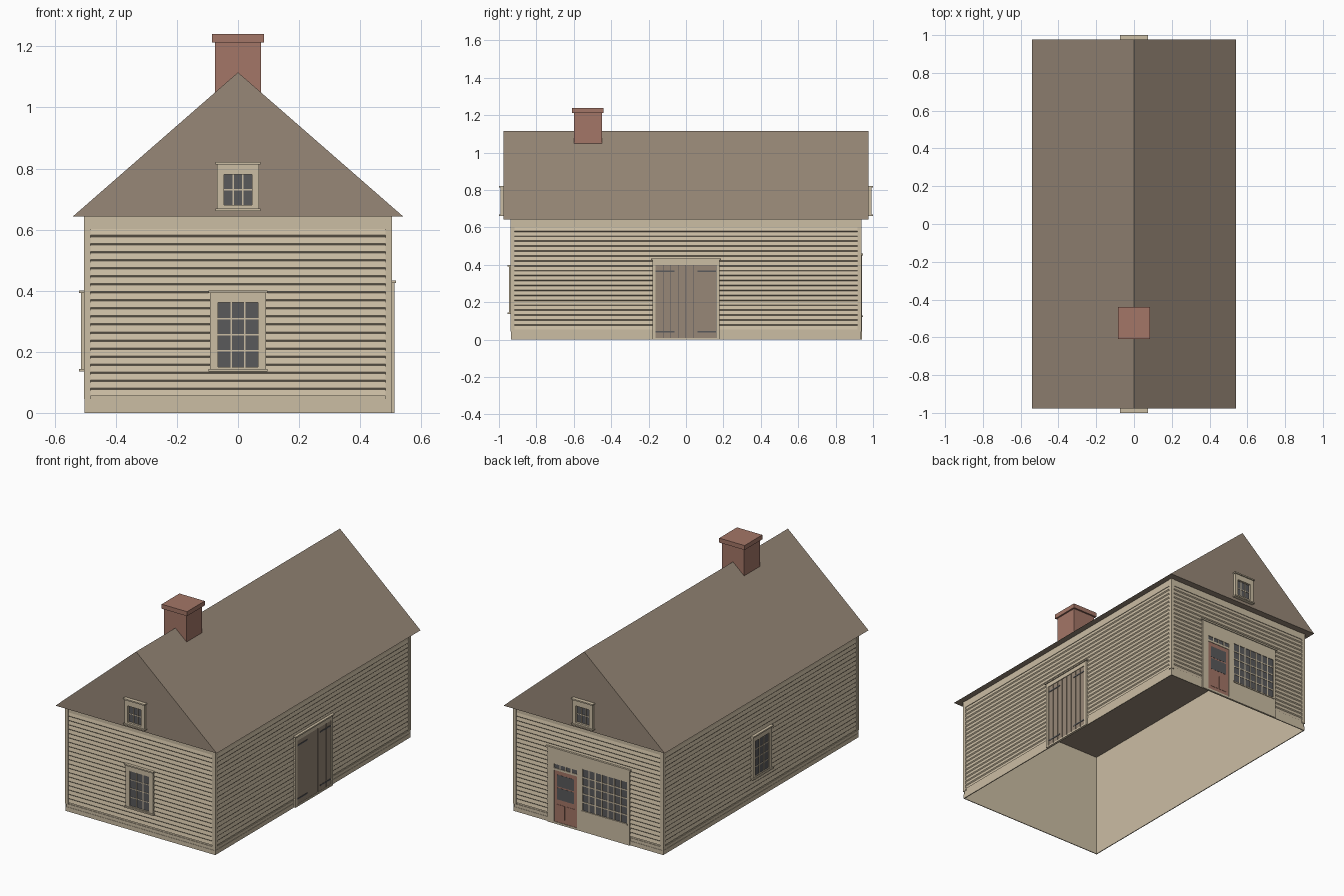
import bpy, bmesh
from math import pi
from mathutils import Matrix

if "Cube" in bpy.data.objects:
    bpy.data.objects.remove(bpy.data.objects["Cube"], do_unlink=True)


def material(name, r, g, b):
    m = bpy.data.materials.new(name)
    m.use_nodes = True
    m.diffuse_color = (r, g, b, 1)
    m.node_tree.nodes["Principled BSDF"].inputs["Base Color"].default_value = (r, g, b, 1)
    return m


CREAM = material("cream_paint", 0.60, 0.51, 0.37)
BROWN = material("brown_shingle", 0.31, 0.245, 0.185)
BRICK = material("brick_red", 0.37, 0.18, 0.135)
GLASS = material("dark_glass", 0.10, 0.10, 0.105)

# Half sizes of the house, and the turn that brings each wall to the front
HX, HY, EAVE, RIDGE = 0.505, 0.938, 0.643, 1.115
SIDES = {"front": 0, "right": pi / 2, "back": pi, "left": -pi / 2}
DEPTH = {"front": HY, "right": HX, "back": HY, "left": HX}


def finish(name, bm, mat, side="front"):
    bm.transform(Matrix.Rotation(SIDES[side], 4, "Z"))
    mesh = bpy.data.meshes.new(name)
    bm.to_mesh(mesh)
    bm.free()
    mesh.materials.append(mat)
    obj = bpy.data.objects.new(name, mesh)
    bpy.context.collection.objects.link(obj)
    return obj


def boards(name, mat, side, boxes):
    """Boxes on a wall: across u0-u1, height z0-z1, out from centre d0-d1."""
    bm = bmesh.new()
    for u0, u1, z0, z1, d0, d1 in boxes:
        m = Matrix.Translation(((u0 + u1) / 2, -(d0 + d1) / 2, (z0 + z1) / 2))
        bmesh.ops.create_cube(bm, size=1, matrix=m @ Matrix.Diagonal((u1 - u0, d1 - d0, z1 - z0, 1)))
    finish(name, bm, mat, side)


def extrude_x(name, profile, half, mat, side="front", closed=False):
    """Sweep a (y, z) profile across x from -half to half."""
    bm = bmesh.new()
    rows = [[bm.verts.new((x, y, z)) for y, z in profile] for x in (-half, half)]
    n = len(profile)
    for i in range(n if closed else n - 1):
        j = (i + 1) % n
        bm.faces.new((rows[0][i], rows[1][i], rows[1][j], rows[0][j]))
    if closed:
        bm.faces.new(rows[0][::-1])
        bm.faces.new(rows[1])
        bmesh.ops.recalc_face_normals(bm, faces=bm.faces)
    return finish(name, bm, mat, side)


def glazing(name, side, u0, u1, z0, z1, d, cols, rows, bar=0.005):
    """Dark pane with a grid of thin glazing bars."""
    boards(name + "_glass", GLASS, side, [(u0, u1, z0, z1, d - 0.007, d)])
    us = [u0 + (u1 - u0) * i / cols for i in range(1, cols)]
    zs = [z0 + (z1 - z0) * i / rows for i in range(1, rows)]
    boards(name + "_bars", CREAM, side,
           [(u - bar / 2, u + bar / 2, z0, z1, d - 0.003, d + 0.002) for u in us]
           + [(u0, u1, z - bar / 2, z + bar / 2, d - 0.003, d + 0.002) for z in zs])


def window(name, side, d, w, z0, z1, gw, g0, g1, rows, out):
    """Framed window with sill and cap."""
    b = d - 0.006
    glazing(name, side, -gw, gw, g0, g1, d + 0.003, 3, rows)
    boards(name + "_frame", CREAM, side, [
        (-w, -gw, z0, z1, b, d + out), (gw, w, z0, z1, b, d + out),
        (-gw, gw, z0, g0, b, d + out), (-gw, gw, g1, z1, b, d + out)])
    boards(name + "_sill_and_cap", CREAM, side, [
        (-w - 0.005, w + 0.005, z - 0.004, z + 0.004, b, d + out + 0.007) for z in (z0, z1)])


# Wall shell, open underneath
bm = bmesh.new()
bmesh.ops.create_cube(bm, size=1, matrix=Matrix.Translation((0, 0, EAVE / 2))
                      @ Matrix.Diagonal((2 * HX - 0.016, 2 * HY - 0.016, EAVE, 1)))
bmesh.ops.delete(bm, geom=[f for f in bm.faces if abs(f.normal.z) > 0.5], context="FACES")
finish("wall_shell", bm, CREAM)

# Clapboards, corner boards, frieze and base on each wall
COUNT, LOW, HIGH, GAP = 21, 0.055, 0.608, 0.005
for side, d in DEPTH.items():
    half = HX if d == HY else HY
    pitch = (HIGH - LOW) / COUNT
    profile = []
    for i in range(COUNT):
        z = LOW + i * pitch
        profile += [(-(d - 0.001), z), (-(d - 0.006), z + pitch - GAP)]
    extrude_x(side + "_clapboards", profile, half - 0.022, CREAM, side)
    b = d - 0.007
    boards(side + "_trim", CREAM, side, [
        (-half, -half + 0.022, 0.045, EAVE, b, d), (half - 0.022, half, 0.045, EAVE, b, d),
        (-half + 0.022, half - 0.022, HIGH - 0.006, EAVE, b, d - 0.002)])
    boards(side + "_base_board", CREAM, side, [
        (-half + 0.003, half - 0.003, 0, 0.026, b, d - 0.002),
        (-half + 0.003, half - 0.003, 0.026, 0.045, b, d - 0.004)])

# Solid gabled roof
roof = extrude_x("roof", [(-0.541, EAVE), (0.541, EAVE), (0, RIDGE)], 0.977, BROWN, "right", True)

# Chimney with cap
boards("chimney_stack", BRICK, "front", [(-0.075, 0.075, 1.03, 1.214, 0.45, 0.6)])
boards("chimney_cap", BRICK, "front", [(-0.085, 0.085, 1.213, 1.24, 0.44, 0.61)])

# Windows
for side in ("front", "left"):
    window(side + "_window", side, DEPTH[side], 0.092, 0.14, 0.396, 0.066, 0.15, 0.362, 4, 0.009)
for side in ("front", "back"):
    window(side + "_gable_window", side, 0.977, 0.068, 0.665, 0.818, 0.046, 0.68, 0.78, 2, 0.016)

# Double plank doors on the right wall
d = HX
boards("barn_door_frame", CREAM, "right", [
    (-0.18, -0.162, 0, 0.425, d - 0.006, d + 0.007), (0.162, 0.18, 0, 0.425, d - 0.006, d + 0.007),
    (-0.162, 0.162, 0.4, 0.425, d - 0.006, d + 0.007), (-0.162, 0.162, 0, 0.01, d - 0.006, d + 0.007),
    (-0.187, 0.187, 0.425, 0.433, d - 0.006, d + 0.013)])
boards("barn_door_planks", BROWN, "right", [
    (-0.162 + i * 0.0405, -0.162 + i * 0.0405 + 0.0385, 0.01, 0.4, d - 0.006, d + 0.003) for i in range(8)])
boards("barn_door_backing", GLASS, "right", [(-0.162, 0.162, 0.01, 0.4, d - 0.006, d + 0.001)])
boards("barn_door_hinges", GLASS, "right", [
    (u, u + 0.1, z - 0.004, z + 0.004, d, d + 0.005) for u in (-0.162, 0.062) for z in (0.043, 0.367)])

# Shop front on the back wall: surround, door with transom, wide window
d = HY
b, f = d - 0.006, d + 0.004
boards("shop_surround", CREAM, "back", [
    (-0.27, -0.226, 0, 0.39, b, f), (-0.073, -0.035, 0, 0.39, b, f),
    (0.262, 0.28, 0, 0.39, b, f), (-0.035, 0.262, 0, 0.125, b, f),
    (-0.226, -0.073, 0.362, 0.39, b, f), (-0.035, 0.262, 0.38, 0.39, b, f),
    (-0.27, 0.28, 0.39, 0.45, b, f), (-0.226, -0.073, 0.325, 0.337, b, f),
    (-0.226, -0.073, 0, 0.012, b, f)])
boards("shop_cornice", CREAM, "back", [(-0.28, 0.288, 0.45, 0.46, b, d + 0.009)])
boards("shop_window_sill", CREAM, "back", [(-0.04, 0.267, 0.12, 0.128, b, d + 0.008)])
glazing("shop_window", "back", -0.035, 0.262, 0.128, 0.38, d + 0.001, 7, 5, 0.007)
glazing("transom", "back", -0.226, -0.073, 0.337, 0.362, d + 0.001, 4, 1, 0.007)
boards("shop_door", BRICK, "back", [
    (-0.226, -0.073, 0.012, 0.325, b, d + 0.001),
    (-0.208, -0.155, 0.035, 0.12, b, d + 0.003), (-0.144, -0.091, 0.035, 0.12, b, d + 0.003)])
boards("shop_door_glass", GLASS, "back", [
    (-0.206, -0.093, z, z + 0.071, d, d + 0.002) for z in (0.15, 0.229)])
